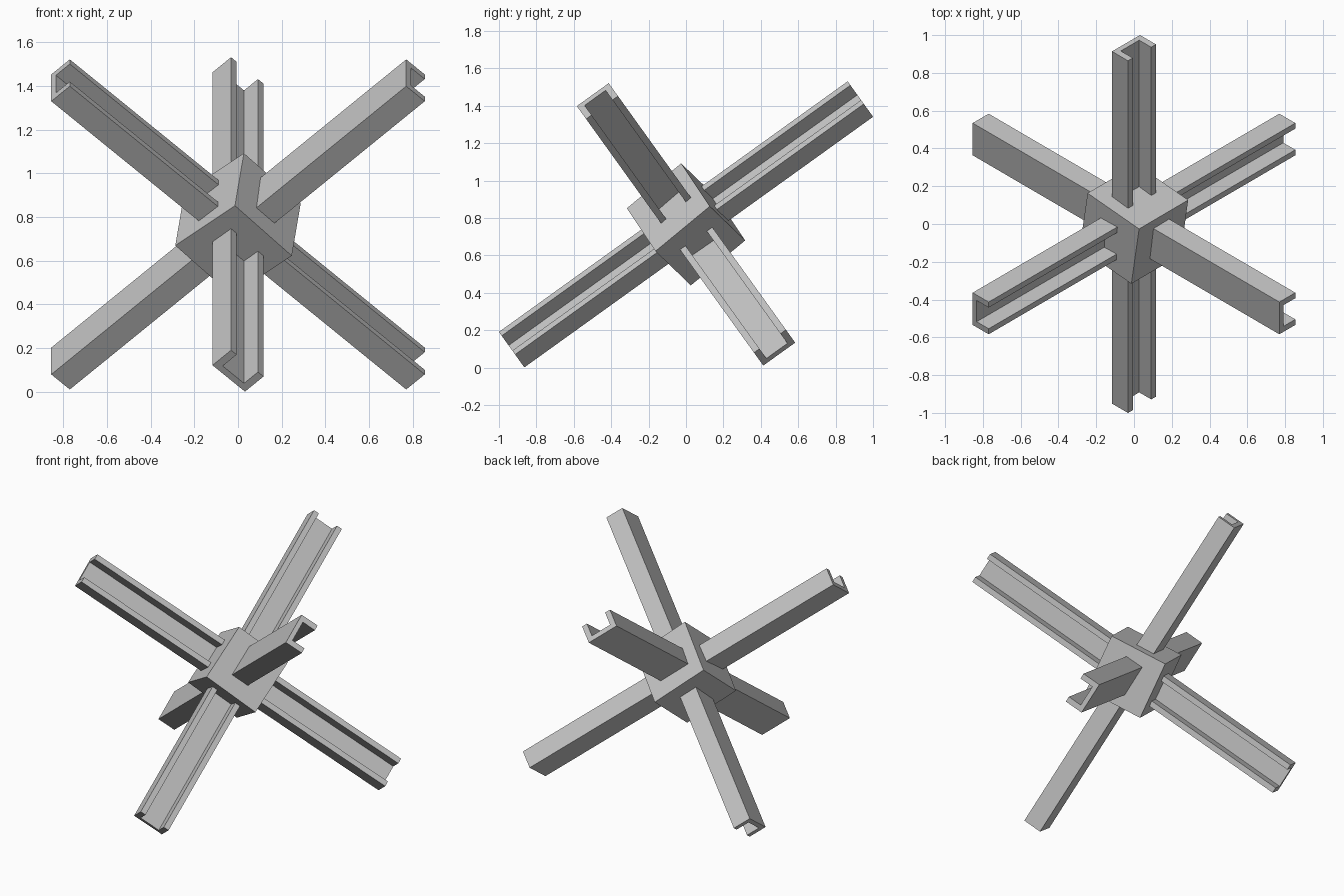
import bpy
import bmesh
from mathutils import Vector, Matrix

if "Cube" in bpy.data.objects:
    bpy.data.objects.remove(bpy.data.objects["Cube"], do_unlink=True)

steel = bpy.data.materials.new("grey_steel")
colour = (0.55, 0.55, 0.55, 1)
steel.diffuse_color = colour
steel.use_nodes = True
steel.node_tree.nodes["Principled BSDF"].inputs["Base Color"].default_value = colour

CENTRE = Vector((0, 0, 0.766))
HALF_LENGTH = 1.148
HALF_WEB, HALF_FLANGE = 0.105, 0.06
WEB_THICK, FLANGE_THICK = 0.03, 0.036

# Three mutually perpendicular beam directions, all leaning upwards
rise = Vector((0, -0.5835, 0.812))
back = Vector((0, 0.812, 0.5835)).normalized()
side = Vector((1, 0, 0))
right = (side + rise).normalized()
left = (rise - side).normalized()


def add_object(name, bm):
    bmesh.ops.recalc_face_normals(bm, faces=bm.faces)
    mesh = bpy.data.meshes.new(name)
    bm.to_mesh(mesh)
    bm.free()
    mesh.materials.append(steel)
    obj = bpy.data.objects.new(name, mesh)
    obj.location = CENTRE
    bpy.context.collection.objects.link(obj)


def channel_beam(name, along, web, opening):
    """U-section beam: flat web on one side, two flanges towards opening."""
    inner = HALF_WEB - FLANGE_THICK
    floor = WEB_THICK - HALF_FLANGE
    half = [(HALF_WEB, -HALF_FLANGE), (HALF_WEB, HALF_FLANGE),
            (inner, HALF_FLANGE), (inner, floor)]
    profile = half + [(-w, o) for w, o in reversed(half)]
    bm = bmesh.new()
    ring = [bm.verts.new(web * w + opening * o - along * HALF_LENGTH)
            for w, o in profile]
    face = bm.faces.new(ring)
    grown = bmesh.ops.extrude_face_region(bm, geom=[face], use_keep_orig=True)
    tip = [g for g in grown["geom"] if isinstance(g, bmesh.types.BMVert)]
    bmesh.ops.translate(bm, verts=tip, vec=along * HALF_LENGTH * 2)
    add_object(name, bm)


channel_beam("back_beam", back, left, right)
channel_beam("right_beam", right, back, -left)
channel_beam("left_beam", left, back, right)

# Central block, turned slightly against the beams
block_x = Vector((-0.686, -0.404, 0.606)).normalized()
block_y = Vector((0.106, 0.765, 0.635))
block_y = (block_y - block_x * block_y.dot(block_x)).normalized()
block_z = block_x.cross(block_y)
turn = Matrix((block_x, block_y, block_z)).transposed().to_4x4()
bm = bmesh.new()
bmesh.ops.create_cube(bm, size=0.379, matrix=turn)
add_object("centre_block", bm)
